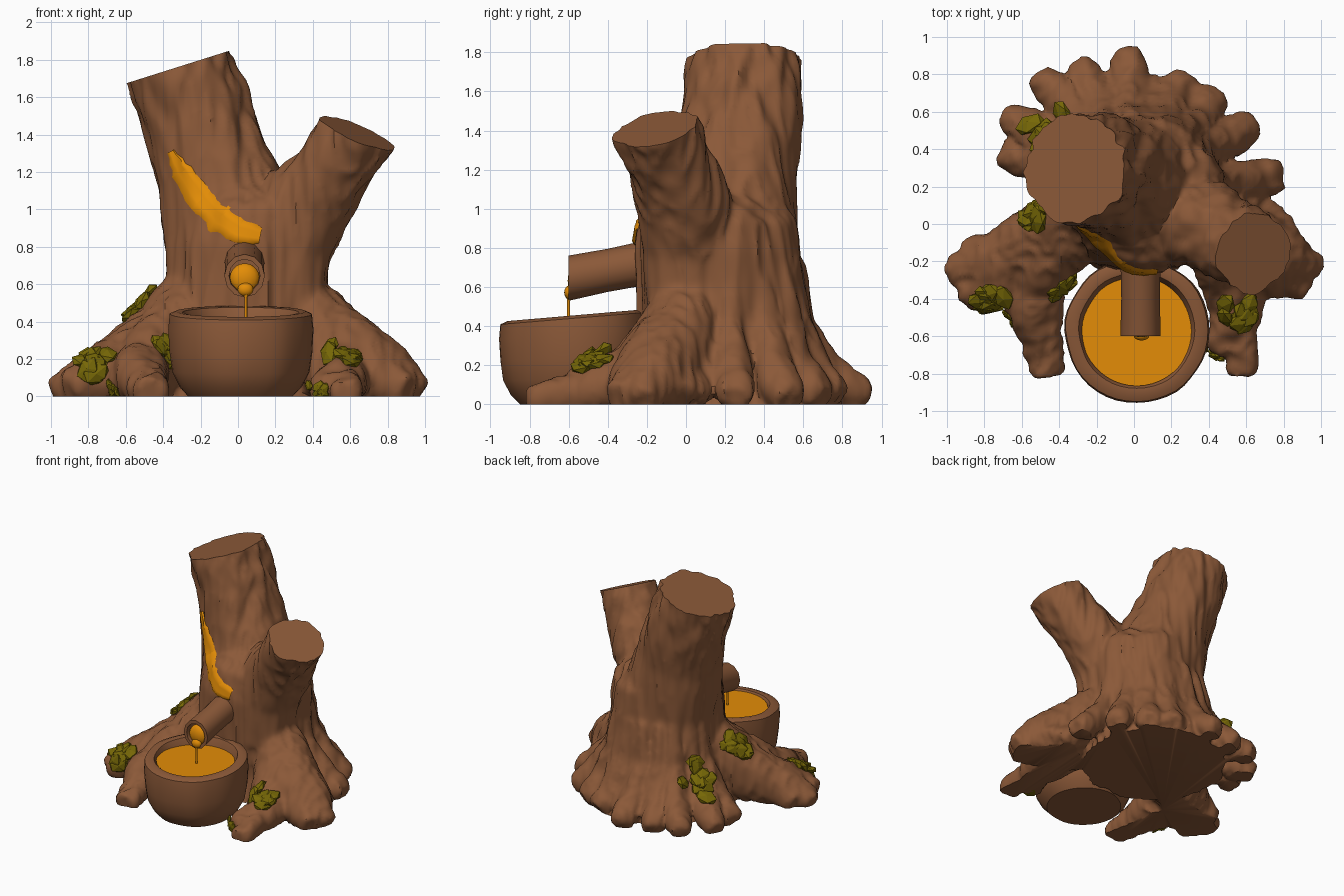
import bpy, bmesh, math, random
from mathutils import Vector, Matrix, noise
from mathutils.bvhtree import BVHTree

random.seed(4)
cube = bpy.data.objects.get("Cube")
if cube:
    bpy.data.objects.remove(cube, do_unlink=True)


def material(name, rgb):
    m = bpy.data.materials.new(name)
    m.use_nodes = True
    m.diffuse_color = (*rgb, 1)
    m.node_tree.nodes["Principled BSDF"].inputs["Base Color"].default_value = (*rgb, 1)
    return m


BARK = material("bark_brown", (0.26, 0.1, 0.04))
HONEY = material("amber_honey", (0.77, 0.265, 0.002))
MOSS = material("moss_green", (0.18, 0.135, 0.002))


def finish(name, bm, mat, angle=40):
    """Turn a bmesh into a named object, smooth below the given angle."""
    mesh = bpy.data.meshes.new(name)
    bm.to_mesh(mesh)
    mesh.materials.append(mat)
    ob = bpy.data.objects.new(name, mesh)
    bpy.context.collection.objects.link(ob)
    if angle:
        bpy.ops.object.select_all(action='DESELECT')
        ob.select_set(True)
        bpy.context.view_layer.objects.active = ob
        bpy.ops.object.shade_smooth_by_angle(angle=math.radians(angle))
    return ob


def tube(bm, path, sides=20):
    """Capped tube through (x, y, z, radius) points."""
    pts = [Vector(p[:3]) for p in path]
    rings = []
    for i, p in enumerate(pts):
        t = pts[min(i + 1, len(pts) - 1)] - pts[max(i - 1, 0)]
        rot = Vector((0, 0, 1)).rotation_difference(t.normalized())
        ring = []
        for k in range(sides):
            a = math.tau * k / sides
            ring.append(bm.verts.new(p + rot @ Vector((math.cos(a), math.sin(a), 0)) * path[i][3]))
        rings.append(ring)
    for a, b in zip(rings, rings[1:]):
        for k in range(sides):
            j = (k + 1) % sides
            bm.faces.new((a[k], a[j], b[j], b[k]))
    bm.faces.new(rings[0][::-1])
    bm.faces.new(rings[-1])


def lathe(profile, steps):
    """Closed solid of revolution about z from (radius, z) points."""
    bm = bmesh.new()
    vs = [bm.verts.new((r, 0, z)) for r, z in profile]
    es = [bm.edges.new(e) for e in zip(vs, vs[1:])]
    bmesh.ops.spin(bm, geom=vs + es, cent=(0, 0, 0), axis=(0, 0, 1),
                   angle=math.tau, steps=steps, use_duplicate=False)
    bmesh.ops.remove_doubles(bm, verts=bm.verts[:], dist=0.0005)
    return bm


# Trunk and the two sawn limbs, left longer than needed so they can be cut
wood = bmesh.new()
tube(wood, [(.02, .25, -.08, .55), (.03, .22, .25, .46), (.045, .17, .5, .425),
            (.055, .165, .8, .42), (.06, .18, .98, .39), (.08, .19, 1.1, .27)], 32)
tube(wood, [(0, .2, .8, .38), (-.12, .25, 1.2, .31), (-.22, .29, 1.5, .29),
            (-.32, .31, 1.77, .28), (-.37, .32, 1.93, .28)], 24)
tube(wood, [(.22, .02, .45, .24), (.26, .02, .8, .24), (.37, .0, 1.04, .235), (.51, -.08, 1.22, .205),
            (.635, -.155, 1.4, .208), (.7, -.19, 1.52, .205)])

# Root lobes fanning out around the back and sides
centre = Vector((.04, .2, 0))
tips = [(-.05, .95), (-.31, .88), (-.53, .82), (-.73, .6), (-.74, .38),
        (.11, .77), (.28, .82), (.46, .73), (.67, .55), (.83, .25), (.8, .02)]
for x, y in tips:
    out = Vector((x, y, 0)) - centre
    reach = out.length - .045
    out.normalize()
    path = []
    for f, z, r in ((0, .72, .06), (.12, .42, .075), (.38, .22, .1), (.68, .1, .1), (.88, .06, .09), (1.0, .03, .075)):
        p = centre + out * (.35 + f * (reach - .35))
        path.append((p.x, p.y, z, r))
    tube(wood, path, 12)

# Long forked roots that reach forward on both sides of the bowl
left_hip, right_hip = (.32, .04, .52, .16), (-.23, .06, .52, .17)
left_knee, right_knee = (.59, -.12, .2, .23), (-.48, -.11, .2, .23)
forks = [
    (right_hip, right_knee, (-.74, -.22, .1, .17), (-.9, -.24, .05, .1), (-.98, -.24, .02, .07)),
    (right_knee, (-.7, -.16, .11, .13), (-.91, -.13, .04, .07)),
    (right_knee, (-.72, -.3, .1, .14), (-.91, -.38, .04, .08)),
    (right_hip, (-.51, -.24, .18, .17), (-.53, -.42, .12, .14), (-.49, -.63, .06, .11), (-.47, -.81, .02, .09)),
    ((-.5, -.3, .12, .15), (-.57, -.4, .09, .12), (-.63, -.48, .04, .07)),
    (left_hip, left_knee, (.8, -.19, .11, .17), (.91, -.21, .06, .1), (.97, -.22, .02, .07)),
    (left_knee, (.76, -.26, .1, .14), (.91, -.35, .04, .08)),
    (left_knee, (.74, -.06, .1, .13), (.83, -.03, .04, .08)),
    (left_hip, (.5, -.22, .16, .19), (.55, -.42, .09, .15), (.56, -.62, .05, .1), (.57, -.81, .02, .075)),
    ((.52, -.25, .13, .15), (.5, -.45, .08, .11), (.48, -.68, .03, .07)),
]
for path in forks:
    tube(wood, path, 14)
bmesh.ops.recalc_face_normals(wood, faces=wood.faces[:])

# Fuse all the wood into one skin
raw = finish("raw_wood", wood, BARK, 0)
remesh = raw.modifiers.new("fuse", 'REMESH')
remesh.mode = 'VOXEL'
remesh.voxel_size = .02
soften = raw.modifiers.new("soften", 'SMOOTH')
soften.factor, soften.iterations = .5, 11
bpy.context.view_layer.update()
fused = raw.evaluated_get(bpy.context.evaluated_depsgraph_get())
bm = bmesh.new()
bm.from_mesh(fused.to_mesh())
bpy.data.objects.remove(raw, do_unlink=True)

# Bark ridges running up the grain, rougher toward the sawn ends
bm.normal_update()
offsets = []
for v in bm.verts:
    x, y, z = v.co
    ridge = noise.noise(Vector((x * 6, y * 6, z * 1.4))) * .03
    ridge -= abs(noise.noise(Vector((x * 13, y * 13, z * 2 + 5)))) * .026
    rough = noise.noise(Vector((x * 16, y * 16, z * 5))) * .06 * max(0, min(z - 1.2, .5))
    offsets.append(v.normal * (ridge + rough + .013))
for v, o in zip(bm.verts, offsets):
    v.co += o

# Saw cuts on both limbs and the flat underside
cuts = [((-.31, .31, 1.765), (-.3, 0, .95), lambda c: c.z > 1.4 and c.x < .2),
        ((.63, -.16, 1.41), (.38, -.2, .9), lambda c: c.z > 1.1 and c.x > .28),
        ((0, 0, 0), (0, 0, -1), lambda c: c.z < .3)]
for point, normal, near in cuts:
    faces = [f for f in bm.faces if near(f.calc_center_median())]
    geom = set(faces)
    for f in faces:
        geom.update(f.verts)
        geom.update(f.edges)
    bmesh.ops.bisect_plane(bm, geom=list(geom), plane_co=point, plane_no=normal, clear_outer=True)
    bmesh.ops.holes_fill(bm, edges=[e for e in bm.edges if e.is_boundary], sides=0)
bmesh.ops.recalc_face_normals(bm, faces=bm.faces[:])
surface = BVHTree.FromBMesh(bm)
finish("stump", bm, BARK, 45)

# Honey running down a diagonal split in the front of the trunk
flow = [(-.36, 1.31, .02), (-.3, 1.2, .055), (-.2, 1.05, .068),
        (-.1, .95, .072), (0, .885, .066), (.12, .86, .05)]
bm = bmesh.new()
rows = []
for a, b in zip(flow, flow[1:]):
    for s in range(5):
        x, z, w = Vector(a).lerp(Vector(b), s / 4)
        w *= 1 + .35 * noise.noise(Vector((x * 25, z * 25, 0)))
        side = Vector((b[1] - a[1], 0, a[0] - b[0])).normalized()
        row = []
        for k in range(-3, 4):
            p = Vector((x, -2, z)) + side * w * k / 3
            hit = surface.ray_cast(p, Vector((0, 1, 0)))[0]
            p.y = (hit.y if hit else -.1) + (0 if abs(k) == 3 else -.016)
            row.append(bm.verts.new(p))
        rows.append(row)
for a, b in zip(rows, rows[1:]):
    for k in range(6):
        bm.faces.new((a[k], a[k + 1], b[k + 1], b[k]))
bmesh.ops.recalc_face_normals(bm, faces=bm.faces[:])
if sum(f.normal.y for f in bm.faces) > 0:
    bmesh.ops.reverse_faces(bm, faces=bm.faces[:])
finish("honey_flow", bm, HONEY, 60)

# Hollow log spout, sloping down toward the bowl
bm = lathe([(0, .14), (.08, .14), (.083, 0), (.108, 0), (.103, .2), (.108, .45), (0, .45)], 12)
for v in bm.verts:
    x, y, z = v.co
    v.co = (.035 + x, -.6 + z, .645 + y * 1.07 + z * .2)
bmesh.ops.recalc_face_normals(bm, faces=bm.faces[:])
finish("spout", bm, BARK, 35)

# Honey filling the spout mouth, a hanging drop and its thin strand
bm = bmesh.new()
for spot, size in [((.036, -.56, .632), (.08, .045, .08)), ((.04, -.595, .572), (.042, .028, .036))]:
    bmesh.ops.create_uvsphere(bm, u_segments=16, v_segments=10, radius=1,
                              matrix=Matrix.Translation(spot) @ Matrix.Diagonal((*size, 1)))
tube(bm, [(.042, -.6, .38, .008), (.042, -.6, .53, .008), (.042, -.598, .56, .02)], 10)
finish("honey_drip", bm, HONEY, 60)

# Wooden bowl, its rim a little higher at the back, and the honey in it
bm = lathe([(0, 0), (.28, 0), (.325, .05), (.365, .13), (.38, .24), (.387, .36), (.38, .44),
            (.345, .455), (.31, .45), (.291, .41), (.27, .32), (0, .32)], 44)
for v in bm.verts:
    x, y, z = v.co
    wobble = 1 + .025 * noise.noise(Vector((x * 6, y * 6, z * 2)))
    v.co = (.015 + x * wobble, -.57 + y * wobble, z + y * .085 * z / .45)
bmesh.ops.recalc_face_normals(bm, faces=bm.faces[:])
finish("bowl", bm, BARK, 40)
bm = bmesh.new()
bmesh.ops.create_circle(bm, cap_ends=True, segments=44, radius=.296,
                        matrix=Matrix.Translation((.015, -.57, .412)))
finish("honey_pool", bm, HONEY, 0)

# Faceted moss tufts sitting on the roots
tufts = [(-.76, -.43, .17, .11), (-.68, -.5, .02, .05), (-.53, .08, .5, .11), (-.52, .53, .4, .12),
         (-.37, -.33, .24, .09), (.56, -.5, .22, .11), (.43, -.68, .02, .055)]
for i, (x, y, z, size) in enumerate(tufts):
    bm = bmesh.new()
    for k in range(10):
        jitter = Vector([random.uniform(-.65, .65) for _ in range(3)]) * size
        spot, normal = surface.find_nearest(Vector((x, y, z)) + jitter)[:2]
        turn = normal.to_track_quat('Z', 'Y').to_matrix().to_4x4()
        spin = Matrix.Rotation(random.uniform(0, math.tau), 4, 'Z') @ Matrix.Rotation(random.uniform(-.4, .4), 4, 'Y')
        scale = Matrix.Diagonal((size * .75, size * .5, size * .28, 1))
        bmesh.ops.create_icosphere(bm, subdivisions=1, radius=1,
                                   matrix=Matrix.Translation(spot + normal * .012) @ turn @ spin @ scale)
    for v in bm.verts:
        v.co.z = max(v.co.z, 0)
    finish("moss_tuft_%d" % (i + 1), bm, MOSS, 0)
